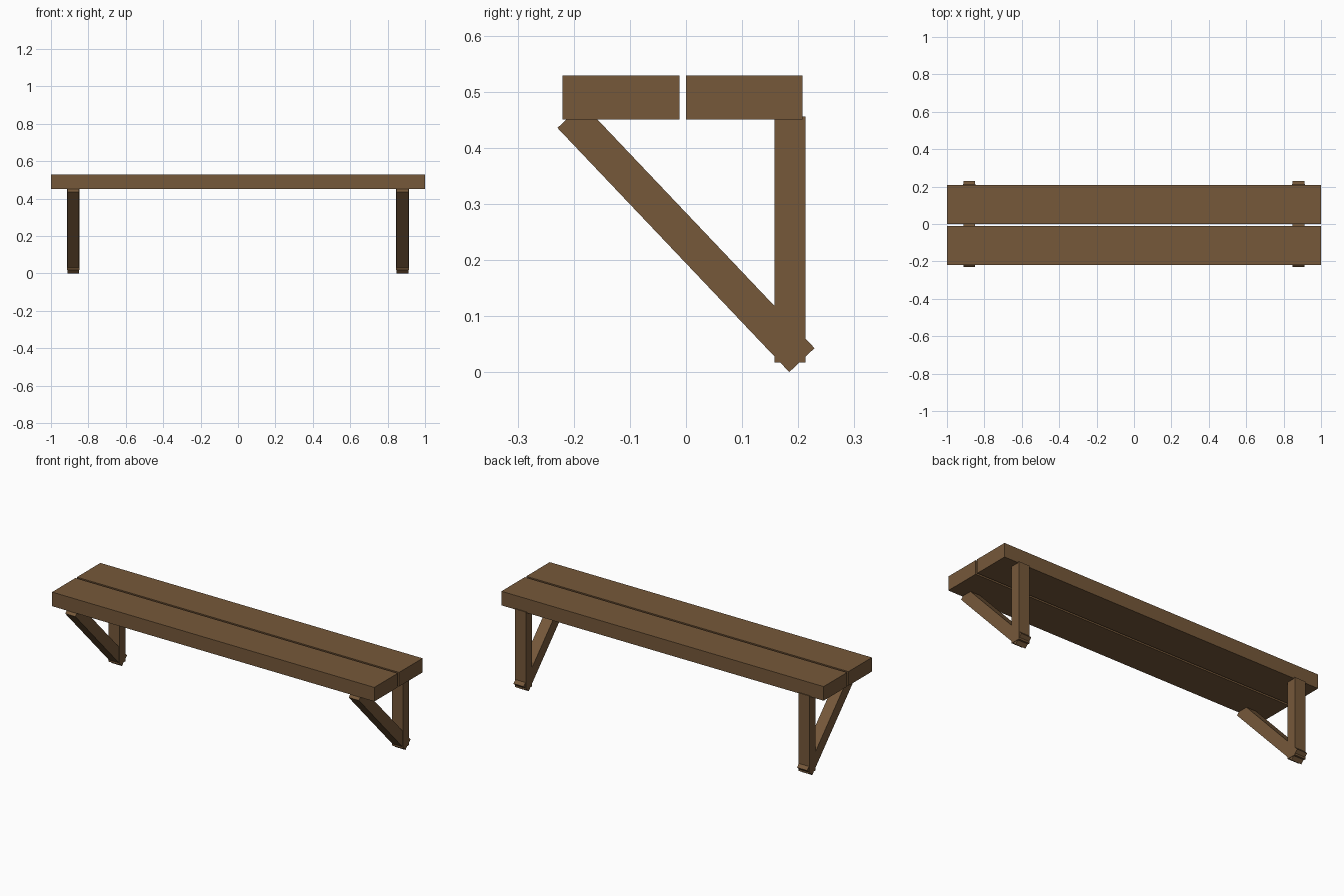
import bpy
from mathutils import Matrix, Vector
import math

if "Cube" in bpy.data.objects:
    bpy.data.objects.remove(bpy.data.objects["Cube"])

wood = bpy.data.materials.new("brown wood")
wood.diffuse_color = (0.18, 0.098, 0.042, 1)
wood.use_nodes = True
wood.node_tree.nodes["Principled BSDF"].inputs["Base Color"].default_value = wood.diffuse_color


def box(name, centre, size, tilt=0.0):
    """Box of a given size, tilted about the x axis."""
    bpy.ops.mesh.primitive_cube_add(size=1)
    ob = bpy.context.object
    ob.name = name
    ob.data.transform(Matrix.Translation(Vector(centre))
                      @ Matrix.Rotation(tilt, 4, 'X')
                      @ Matrix.Diagonal((*size, 1)))
    ob.data.materials.append(wood)
    return ob


# Two seat planks with a narrow gap
box("front_seat_plank", (0, -0.116, 0.49), (2, 0.208, 0.079))
box("back_seat_plank", (0, 0.104, 0.49), (2, 0.208, 0.079))

# Upright leg and diagonal brace at each end
for side, x in (("left", -0.881), ("right", 0.879)):
    box(side + "_upright_leg", (x, 0.1855, 0.237), (0.068, 0.055, 0.438))
    box(side + "_diagonal_brace", (x, 0.0, 0.2395), (0.063, 0.062, 0.6),
        math.atan2(0.413, 0.435))
